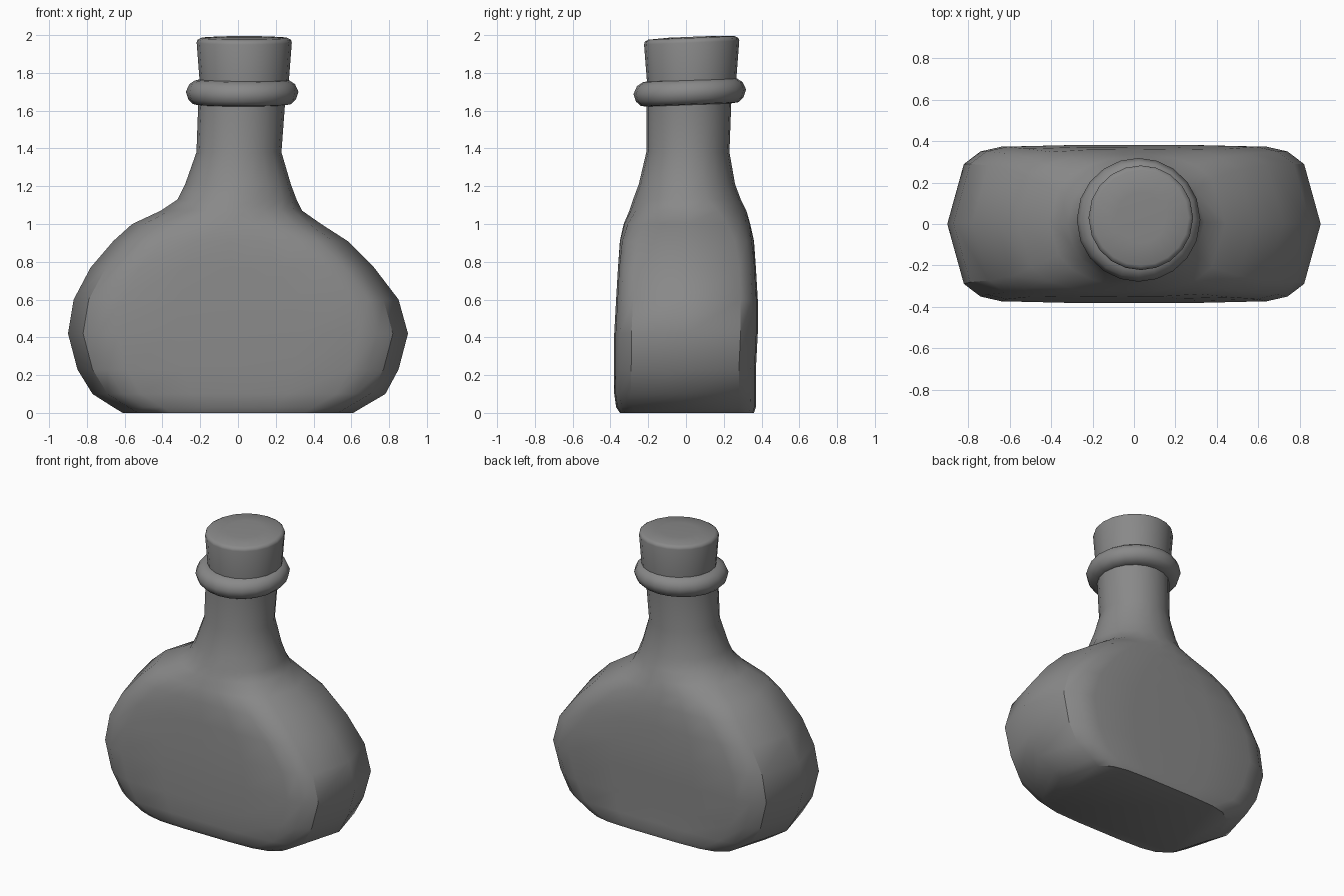
import bpy
import bmesh
from math import sin, cos, radians

cube = bpy.data.objects.get("Cube")
if cube:
    bpy.data.objects.remove(cube, do_unlink=True)

grey = bpy.data.materials.new("grey")
grey.use_nodes = True
grey.diffuse_color = (0.25, 0.25, 0.25, 1)
grey.node_tree.nodes["Principled BSDF"].inputs["Base Color"].default_value = grey.diffuse_color

# Quarter section of the flask: inset from the side edge, share of the depth
FLASK = [(0, 0), (0.08, 0.76), (0.16, 0.92), (0.26, 0.98)]
ANGLES = [0, 20, 38, 56, 73, 90]


def quarter(half_width, half_depth, roundness):
    """Quarter section from side to middle, between flat flask and ellipse."""
    flat = [(half_width - inset, half_depth * share) for inset, share in FLASK]
    flat += [((half_width - 0.26) / 2, half_depth), (0, half_depth)]
    points = []
    for (x, y), angle in zip(flat, ANGLES):
        ex, ey = half_width * cos(radians(angle)), half_depth * sin(radians(angle))
        points.append((x + (ex - x) * roundness, y + (ey - y) * roundness))
    return points


def loft(name, rows, tilt=0.0, smooth=35):
    """Rows hold z, left, right, front, back, roundness."""
    bm = bmesh.new()
    rings = []
    for z, x0, x1, y0, y1, roundness in rows:
        cx, cy = (x0 + x1) / 2, (y0 + y1) / 2
        q = quarter((x1 - x0) / 2, (y1 - y0) / 2, roundness)
        outline = q + [(-x, y) for x, y in q[-2::-1]]
        outline += [(x, -y) for x, y in outline[-2:0:-1]]
        rings.append([bm.verts.new((cx + x, cy + y, z + tilt * y)) for x, y in outline])
    for low, high in zip(rings, rings[1:]):
        for i in range(len(low)):
            j = (i + 1) % len(low)
            bm.faces.new((low[i], low[j], high[j], high[i]))
    bm.faces.new(rings[0][::-1])
    bm.faces.new(rings[-1])
    mesh = bpy.data.meshes.new(name)
    bm.to_mesh(mesh)
    bm.free()
    mesh.materials.append(grey)
    obj = bpy.data.objects.new(name, mesh)
    bpy.context.collection.objects.link(obj)
    bpy.ops.object.select_all(action="DESELECT")
    obj.select_set(True)
    bpy.context.view_layer.objects.active = obj
    bpy.ops.object.shade_smooth_by_angle(angle=radians(smooth))
    return obj


def turned(name, profile, centre, tilt):
    """Round part from radius and height pairs."""
    cx, cy = centre
    loft(name, [(z, cx - r, cx + r, cy - r, cy + r, 1) for r, z in profile], tilt, 50)


# Flat flask body running up into the neck
loft("bottle_body", [
    (0.00, -0.61, 0.61, -0.35, 0.36, 0),
    (0.03, -0.66, 0.66, -0.37, 0.37, 0),
    (0.10, -0.77, 0.78, -0.38, 0.37, 0),
    (0.23, -0.85, 0.85, -0.38, 0.37, 0),
    (0.42, -0.90, 0.90, -0.38, 0.38, 0),
    (0.60, -0.87, 0.85, -0.37, 0.38, 0),
    (0.77, -0.78, 0.72, -0.36, 0.37, 0),
    (0.91, -0.66, 0.58, -0.35, 0.36, 0.1),
    (1.00, -0.56, 0.44, -0.33, 0.34, 0.3),
    (1.07, -0.41, 0.34, -0.30, 0.32, 0.6),
    (1.13, -0.32, 0.31, -0.28, 0.29, 0.9),
    (1.21, -0.28, 0.28, -0.25, 0.26, 1),
    (1.38, -0.22, 0.23, -0.21, 0.23, 1),
    (1.65, -0.21, 0.25, -0.21, 0.24, 1),
])

# Rounded lip and tapered stopper, both leaning slightly
turned("bottle_lip", [(0.22, 1.63), (0.26, 1.635), (0.285, 1.66), (0.298, 1.70),
                      (0.28, 1.74), (0.25, 1.76), (0.22, 1.765)], (0.022, 0.02), 0.04)
turned("stopper", [(0.235, 1.74), (0.252, 1.96), (0.248, 1.975), (0.23, 1.985),
                   (0.12, 1.991)], (0.033, 0.03), 0.04)
